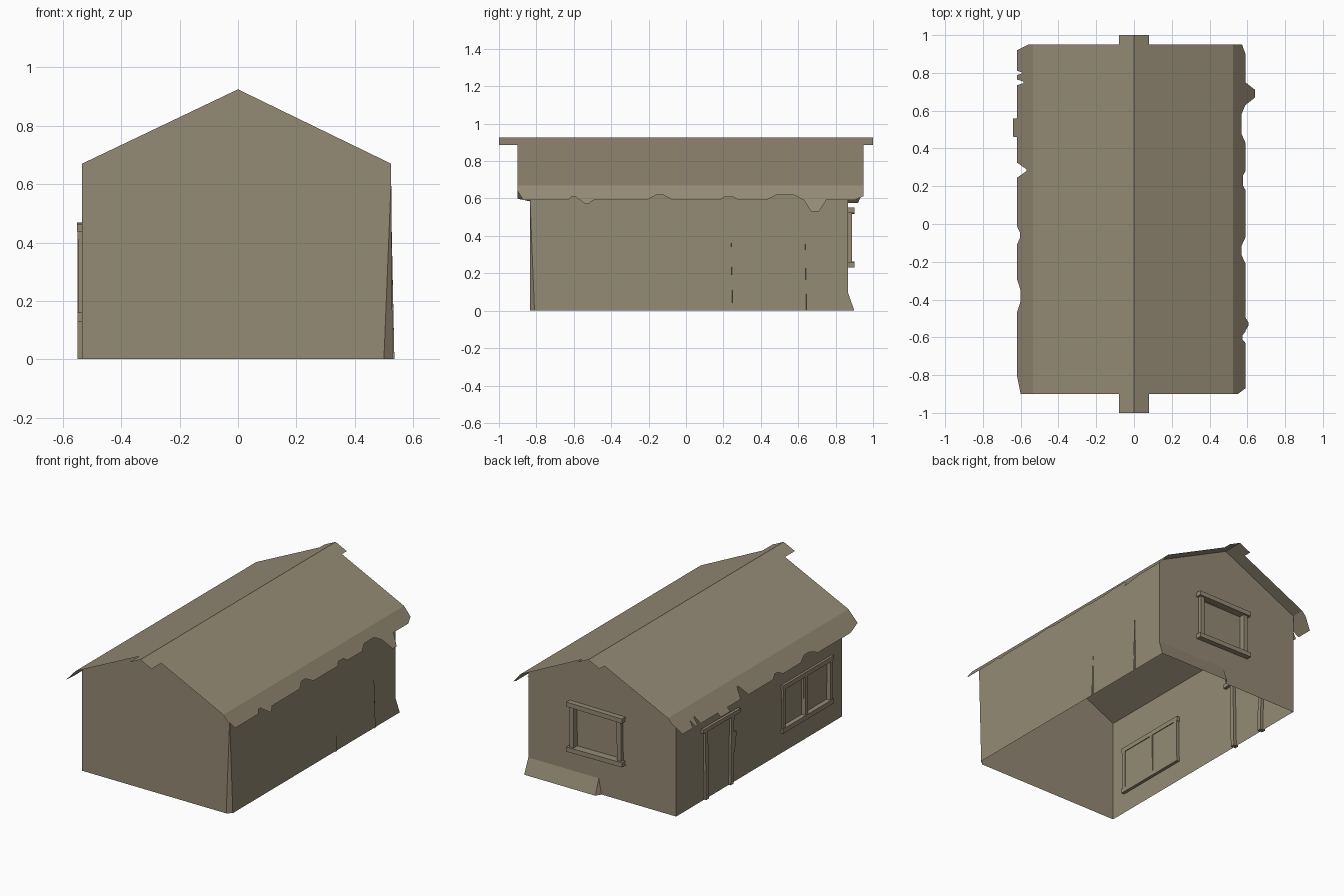
import bpy, bmesh
from mathutils import Vector, Matrix

cube = bpy.data.objects.get("Cube")
if cube:
    bpy.data.objects.remove(cube, do_unlink=True)

# One weathered wood colour for everything
wood = bpy.data.materials.new("weathered_wood")
wood.use_nodes = True
colour = (0.30, 0.256, 0.178, 1)
wood.diffuse_color = colour
bsdf = next(n for n in wood.node_tree.nodes if n.type == 'BSDF_PRINCIPLED')
bsdf.inputs["Base Color"].default_value = colour
bsdf.inputs["Roughness"].default_value = 0.9


def finish(name, bm):
    mesh = bpy.data.meshes.new(name)
    bm.to_mesh(mesh)
    bm.free()
    mesh.materials.append(wood)
    ob = bpy.data.objects.new(name, mesh)
    bpy.context.scene.collection.objects.link(ob)
    return ob


def sheet(name, polygons):
    """Thin surface made of flat polygons."""
    bm = bmesh.new()
    for poly in polygons:
        bm.faces.new([bm.verts.new(p) for p in poly])
    bmesh.ops.remove_doubles(bm, verts=bm.verts, dist=0.0005)
    bmesh.ops.recalc_face_normals(bm, faces=bm.faces)
    return finish(name, bm)


def beam(name, lo, hi, tilt=0.0, axis='X'):
    """Box between two corners, slightly tilted about its centre."""
    lo, hi = Vector(lo), Vector(hi)
    bm = bmesh.new()
    bmesh.ops.create_cube(bm, size=1)
    bmesh.ops.scale(bm, vec=hi - lo, verts=bm.verts)
    bmesh.ops.rotate(bm, matrix=Matrix.Rotation(tilt, 3, axis), verts=bm.verts)
    bmesh.ops.translate(bm, vec=(lo + hi) / 2, verts=bm.verts)
    bmesh.ops.recalc_face_normals(bm, faces=bm.faces)
    return finish(name, bm)


def panelled(us, zs, panes, place, depth):
    """Grid of wall cells; cells listed in panes are recessed by depth."""
    polys = []
    for i, (u0, u1) in enumerate(zip(us, us[1:])):
        for j, (z0, z1) in enumerate(zip(zs, zs[1:])):
            ring = [(u0, z0), (u1, z0), (u1, z1), (u0, z1)]
            if (i, j) not in panes:
                polys.append([place(u, z, 0) for u, z in ring])
                continue
            polys.append([place(u, z, depth) for u, z in ring])
            for a, b in zip(ring, ring[1:] + ring[:1]):
                polys.append([place(*a, 0), place(*b, 0), place(*b, depth), place(*a, depth)])
    return polys


LEFT, RIGHT, FRONT, BACK = 0.525, -0.535, -0.835, 0.865
EAVE, RIDGE, FLARE = 0.67, 0.925, 0.1
gable = [(LEFT, EAVE), (0, RIDGE), (RIGHT, EAVE)]

# Front wall with the cut lower corner
sheet("front_wall", [
    [(RIGHT, FRONT, 0), (0.5, FRONT, 0), (LEFT, FRONT, 0.62)] + [(x, FRONT, z) for x, z in gable],
    [(LEFT, FRONT, 0.62), (0.5, FRONT, 0), (0.53, -0.81, 0)]])

# Left wall, plain
sheet("left_wall", [[(0.53, -0.81, 0), (0.53, 0.9, 0), (LEFT, BACK, FLARE),
                     (LEFT, BACK, EAVE), (LEFT, FRONT, EAVE), (LEFT, FRONT, 0.62)]])
for y, top in ((0.24, 0.45), (0.635, 0.48)):
    sheet("split_board", [[(0.526, y, top), (0.536, y - 0.006, 0), (0.536, y + 0.008, 0)],
                          [(0.526, y, top), (0.536, y + 0.008, 0), (0.529, y + 0.01, 0)]])

# Right wall with two recessed window panes
sheet("right_wall", panelled(
    [FRONT, -0.7, -0.47, -0.44, -0.24, BACK], [0, 0.16, 0.41, EAVE], {(1, 1), (3, 1)},
    lambda u, z, d: (RIGHT + d, u, z), 0.015))

# Back wall with a recessed pane, gable and splayed foot
back = panelled([RIGHT, -0.13, 0.19, LEFT], [FLARE, 0.26, 0.52, EAVE], {(1, 1)},
                lambda u, z, d: (u, BACK - d, z), 0.015)
back += [[(x, BACK, z) for x, z in gable],
         [(RIGHT, BACK, 0), (0, BACK, 0), (0.02, BACK, FLARE), (RIGHT, BACK, FLARE)],
         [(0.02, BACK, FLARE), (LEFT, BACK, FLARE), (0.53, 0.9, 0), (0.02, 0.9, 0)],
         [(0.02, BACK, FLARE), (0.02, 0.9, 0), (0, BACK, 0)]]
sheet("back_wall", back)


# Roof: upper slope with ridge tabs, then a steeper ragged eave
def roof_side(name, edge, rim, pitch, front_cut, back_cut, ragged):
    side = 1 if edge > 0 else -1
    y0, y1, tab = -0.9, 0.95, 0.08
    tab_z = RIDGE - (RIDGE - EAVE) * tab / abs(edge)
    slope = [(0, -1, RIDGE), (side * tab, -1, tab_z), (side * tab, y0, tab_z), (edge, y0, EAVE),
             (edge, y1, EAVE), (side * tab, y1, tab_z), (side * tab, 1, tab_z), (0, 1, RIDGE)]
    # ragged entries: centre, half width, outward shift, flat share
    line = [(y0, -front_cut[1]), (y0 + front_cut[0], 0)]
    for y, w, shift, flat in sorted(ragged):
        line += [(y - w, 0), (y - w * flat, shift), (y + w * flat, shift), (y + w, 0)]
    line += [(y1 - back_cut[0], 0), (y1, -back_cut[1])]
    eave = []
    for (ya, sa), (yb, sb) in zip(line, line[1:]):
        xa, xb = rim + sa, rim + sb
        if yb - ya > 0.0005:
            eave.append([(edge, ya, EAVE), (edge, yb, EAVE),
                         (side * xb, yb, EAVE - (xb - abs(edge)) * pitch),
                         (side * xa, ya, EAVE - (xa - abs(edge)) * pitch)])
    sheet(name, [slope] + eave)


roof_side("roof_left", LEFT, 0.59, 1.217, (0.03, 0.04), (0.05, 0.018), [
    (-0.6, 0.03, -0.015, 0.4), (-0.53, 0.035, 0.017, 0.2), (-0.14, 0.07, -0.022, 0.3),
    (0.23, 0.05, -0.014, 0.5), (0.53, 0.1, -0.022, 0.5), (0.69, 0.06, 0.05, 0.35)])
roof_side("roof_right", RIGHT, 0.62, 1.095, (0.1, 0.02), (0.03, 0.06), [
    (0.8, 0.012, -0.03, 0.1), (0.75, 0.015, -0.035, 0.3), (0.51, 0.05, 0.02, 0.96),
    (0.285, 0.04, -0.05, 0.15), (-0.06, 0.05, -0.016, 0.3), (-0.38, 0.09, -0.02, 0.3)])

# Side window frame: rails, then jambs and mullion
OUT, IN = -0.55, -0.515
for label, z in (("sill", 0.13), ("head", 0.41)):
    beam("side_window_" + label, (OUT, -0.73, z), (IN, -0.21, z + 0.03))
for label, y in (("front_jamb", -0.725), ("mullion", -0.468), ("back_jamb", -0.24)):
    beam("side_window_" + label, (OUT + 0.003, y, 0.14), (IN, y + 0.026, 0.43), 0.01)

# Door frame: crooked posts and lintel
for label, y, tilt in (("front", 0.295, 0.02), ("back", 0.555, -0.02)):
    beam("door_post_" + label, (OUT, y, 0.001), (IN, y + 0.028, 0.45), tilt)
beam("door_lintel", (OUT - 0.002, 0.23, 0.44), (IN, 0.61, 0.466), 0.01)
beam("door_splinter", (OUT + 0.004, 0.27, 0.2), (RIGHT, 0.3, 0.33), 0.15)

# Back window frame: long rails over thinner jambs
for label, z, tilt in (("sill", 0.232, 0.01), ("head", 0.52, -0.01)):
    beam("back_window_" + label, (-0.17, 0.85, z), (0.23, 0.9, z + 0.03), tilt, 'Y')
for label, x in (("right_jamb", -0.155), ("left_jamb", 0.185)):
    beam("back_window_" + label, (x, 0.85, 0.25), (x + 0.03, 0.888, 0.53), 0.01, 'Y')
